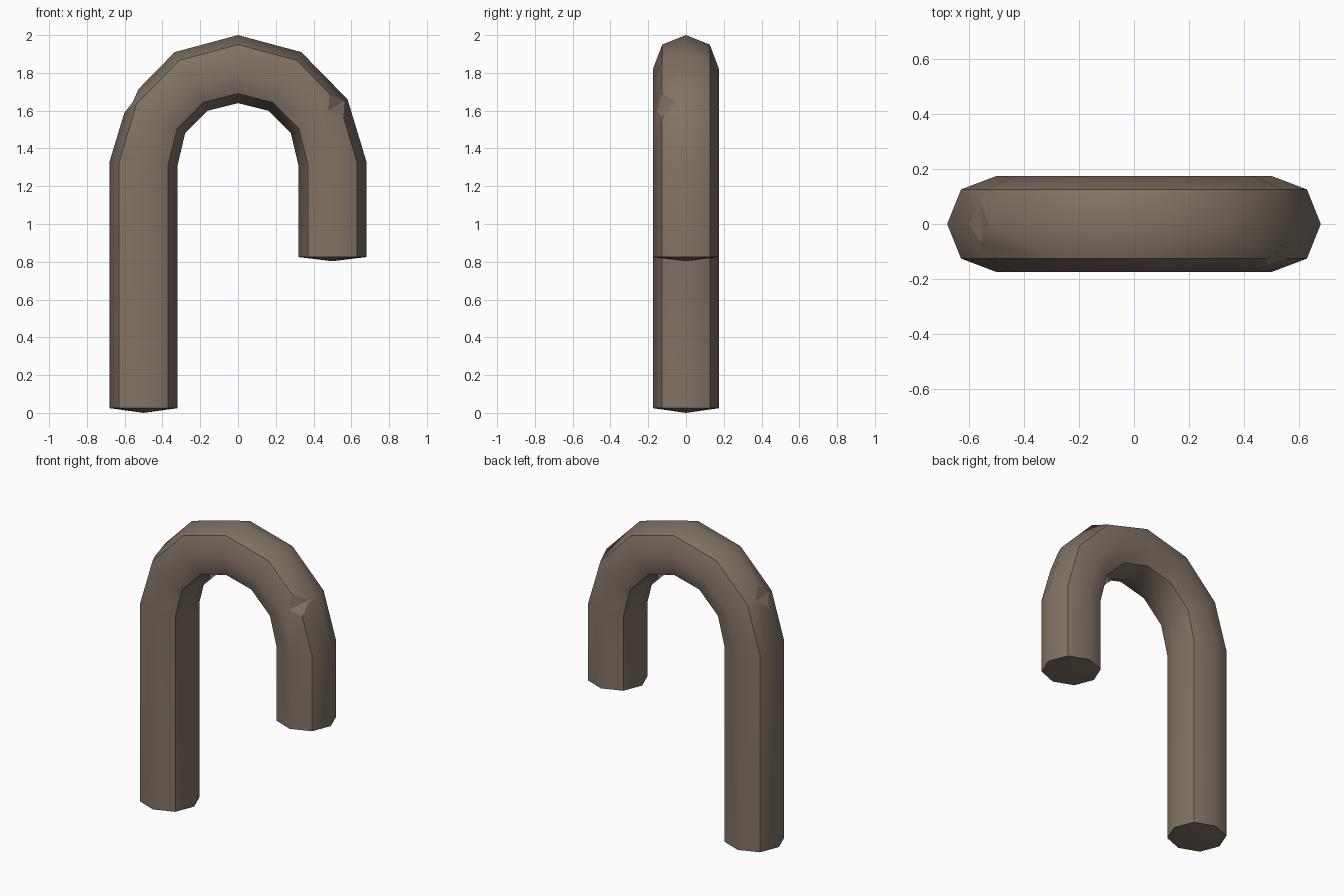
import bpy, bmesh, math
from mathutils import Vector

if "Cube" in bpy.data.objects:
    bpy.data.objects.remove(bpy.data.objects["Cube"])

mat = bpy.data.materials.new("weathered brown")
mat.diffuse_color = (0.22, 0.17, 0.13, 1)
mat.use_nodes = True
mat.node_tree.nodes["Principled BSDF"].inputs["Base Color"].default_value = mat.diffuse_color

# Outer and inner outline of one half of the bend, from the leg up to the top
half = [((.68, 1.33), (.32, 1.31)), ((.58, 1.66), (.28, 1.48)),
        ((.335, 1.91), (.16, 1.60)), ((0, 2.0), (0, 1.64))]


def mirror(p):
    return ((-p[0][0], p[0][1]), (-p[1][0], p[1][1]))


rings = [((-.68, .025), (-.32, .025))] + [mirror(p) for p in half]
rings += half[-2::-1] + [((.68, .825), (.32, .825))]

bm = bmesh.new()
loops = []
for (ox, oz), (ix, iz) in rings:
    c = Vector(((ox + ix) / 2, 0, (oz + iz) / 2))
    r = Vector(((ox - ix) / 2, 0, (oz - iz) / 2))
    loop = []
    for k in range(8):
        a = k * math.pi / 4
        s = 0.72 if k % 2 else 1
        u = s * round(math.cos(a) / max(abs(math.cos(a)), 1e-9)) if abs(math.cos(a)) > .01 else 0
        w = s * round(math.sin(a) / max(abs(math.sin(a)), 1e-9)) if abs(math.sin(a)) > .01 else 0
        loop.append(bm.verts.new(c + r * u + Vector((0, .175 * w, 0))))
    loops.append(loop)

# Tube walls
for a, b in zip(loops, loops[1:]):
    for k in range(8):
        bm.faces.new((a[k], a[(k + 1) % 8], b[(k + 1) % 8], b[k]))

# Shallow pointed ends
for loop, tip in ((loops[0], (-.5, 0, 0)), (loops[-1], (.5, 0, .803))):
    t = bm.verts.new(tip)
    for k in range(8):
        bm.faces.new((loop[k], loop[(k + 1) % 8], t))
bmesh.ops.recalc_face_normals(bm, faces=bm.faces[:])

# Two chips: a cut corner folded inwards
chips = []
for target in ((-.58, 0, 1.66), (.538, -.126, 1.635)):
    v = min(bm.verts, key=lambda q: (q.co - Vector(target)).length)
    p = v.co.copy()
    bmesh.ops.bevel(bm, geom=[v], offset=.075, offset_type='OFFSET',
                    segments=1, profile=.5, affect='VERTICES')
    f = min((f for f in bm.faces if len(f.verts) == 4),
            key=lambda q: (q.calc_center_median() - p).length)
    q = f.verts[:]
    pair = max(((q[0], q[2]), (q[1], q[3])),
               key=lambda d: ((d[0].co + d[1].co) / 2 - p).length)
    new_face, _ = bmesh.utils.face_split(f, pair[0], pair[1])
    chips += [f, new_face]

# Smooth body, sharp corner edges and flat chips
for f in bm.faces:
    f.smooth = f not in chips
for e in bm.edges:
    if e.calc_face_angle(0) > math.radians(45) or any(f in chips for f in e.link_faces):
        e.smooth = False

mesh = bpy.data.meshes.new("hook")
bm.to_mesh(mesh)
bm.free()
mesh.materials.append(mat)
hook = bpy.data.objects.new("hook", mesh)
bpy.context.collection.objects.link(hook)
